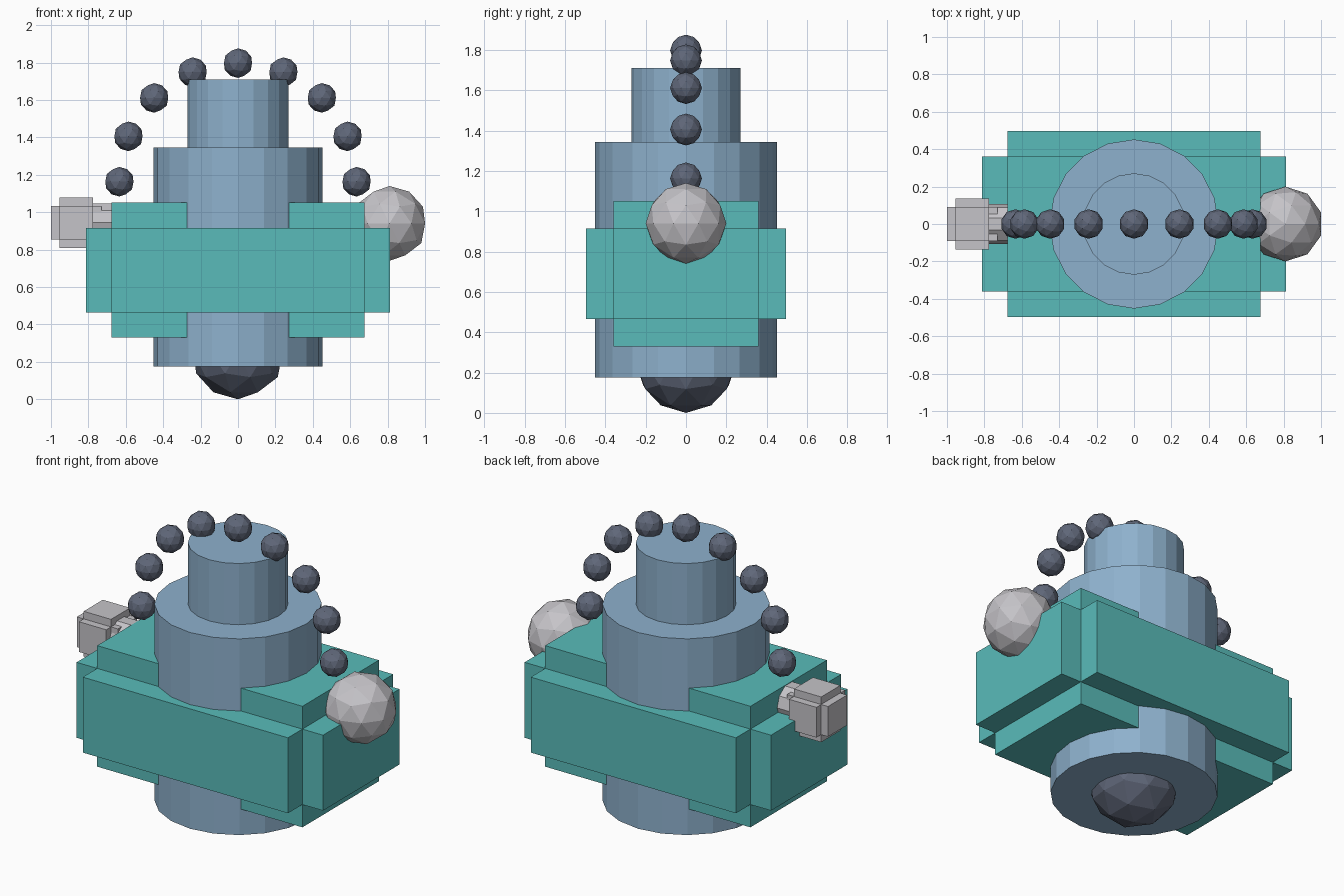
import bpy
import math
from mathutils import Vector

cube = bpy.data.objects.get("Cube")
if cube:
    bpy.data.objects.remove(cube, do_unlink=True)


def make_material(name, rgb):
    mat = bpy.data.materials.new(name)
    mat.use_nodes = True
    mat.diffuse_color = (*rgb, 1)
    mat.node_tree.nodes["Principled BSDF"].inputs["Base Color"].default_value = (*rgb, 1)
    return mat


TEAL = make_material("teal", (0.10, 0.50, 0.49))
BLUE = make_material("steel blue", (0.27, 0.44, 0.61))
LIGHT = make_material("light grey", (0.56, 0.55, 0.58))
DARK = make_material("slate grey", (0.115, 0.135, 0.19))


def finish(name, mat):
    obj = bpy.context.object
    obj.name = name
    obj.data.materials.append(mat)
    return obj


def box(name, centre, half, mat):
    bpy.ops.mesh.primitive_cube_add(size=2, location=centre)
    obj = finish(name, mat)
    obj.data.transform(obj.matrix_basis.to_3x3().to_4x4())
    for v in obj.data.vertices:
        v.co = Vector(c * h for c, h in zip(v.co, half))
    return obj


def stepped_block(name, centre, inner, step, mat):
    """Three crossing boxes, each pushed out along one axis."""
    for i, axis in enumerate(("long", "deep", "tall")):
        half = [h + (step if i == k else 0) for k, h in enumerate(inner)]
        box(f"{name}_{axis}", centre, half, mat)


def cylinder(name, start, end, radius, sides, mat):
    start, end = Vector(start), Vector(end)
    axis = end - start
    along_x = abs(axis.x) > abs(axis.z)
    bpy.ops.mesh.primitive_cylinder_add(
        vertices=sides, radius=radius, depth=axis.length,
        location=(start + end) / 2,
        rotation=(0, math.pi / 2 if along_x else 0, 0))
    return finish(name, mat)


def ball(name, centre, radius, mat):
    bpy.ops.mesh.primitive_ico_sphere_add(subdivisions=2, radius=radius, location=centre)
    return finish(name, mat)


# Central column and neck
cylinder("column", (0, 0, 0.175), (0, 0, 1.345), 0.452, 20, BLUE)
cylinder("neck", (0, 0, 1.3), (0, 0, 1.71), 0.271, 20, BLUE)

# Stepped body around the column
stepped_block("body", (0, 0, 0.69), (0.677, 0.36, 0.225), 0.136, TEAL)

# Rounded foot under the column
ball("foot", (0, 0, 0.25), 0.25, DARK)

# Side attachments: ball on the left, arm with stepped block on the right
ball("side_ball", (0.81, 0, 0.94), 0.2, LIGHT)
cylinder("arm", (-0.865, 0, 0.945), (-0.6, 0, 0.945), 0.108, 10, LIGHT)
stepped_block("hand", (-0.865, 0, 0.943), (0.09, 0.09, 0.09), 0.045, LIGHT)

# Arch of beads over the top
BEADS = 9
for i in range(BEADS):
    a = math.pi * i / (BEADS - 1)
    ball(f"arch_bead_{i + 1}",
         (0.634 * math.cos(a), 0, 1.163 + 0.634 * math.sin(a)), 0.079, DARK)
